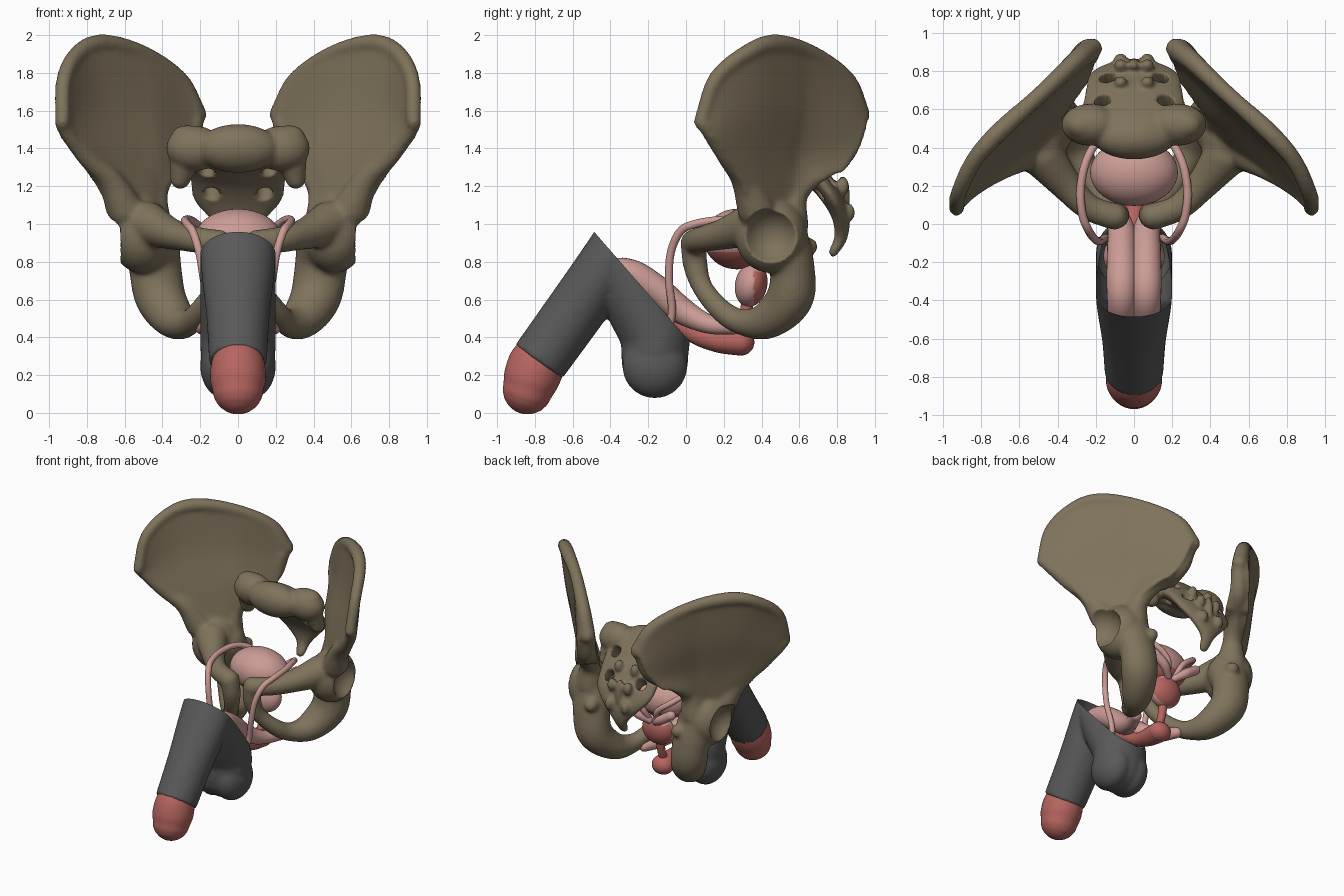
import bpy, bmesh, math
from mathutils import Vector, Matrix

if "Cube" in bpy.data.objects:
    bpy.data.objects.remove(bpy.data.objects["Cube"])


def material(name, rgb):
    m = bpy.data.materials.new(name)
    m.diffuse_color = (*rgb, 1)
    m.use_nodes = True
    m.node_tree.nodes["Principled BSDF"].inputs["Base Color"].default_value = m.diffuse_color
    return m


BONE = material("bone", (0.21, 0.17, 0.105))
PINK = material("pale_pink_tissue", (0.60, 0.33, 0.30))
RED = material("red_tissue", (0.47, 0.13, 0.115))
GREY = material("grey_skin", (0.10, 0.10, 0.10))


def spline(pts, k=6):
    """Catmull-Rom through tuples of any length."""
    p = [Vector(q) for q in pts]
    p = [2 * p[0] - p[1]] + p + [2 * p[-1] - p[-2]]
    out = []
    for i in range(1, len(p) - 2):
        a, b, c, d = p[i - 1:i + 3]
        for s in range(k):
            t = s / k
            out.append(0.5 * (2 * b + (c - a) * t + (2 * a - 5 * b + 4 * c - d) * t * t
                              + (3 * b - a - 3 * c + d) * t ** 3))
    return out + [p[-2].copy()]


def loft(bm, rings):
    rows = [[bm.verts.new(v) for v in r] for r in rings]
    n = len(rows[0])
    for a, b in zip(rows, rows[1:]):
        for j in range(n):
            bm.faces.new((a[j], a[(j + 1) % n], b[(j + 1) % n], b[j]))
    bm.faces.new(rows[0][::-1])
    bm.faces.new(rows[-1])


def tube(bm, pts, k=6, seg=24, rounded=True):
    """Points are (x, y, z, r) or (x, y, z, width radius, depth radius)."""
    ps = spline([(*p, p[3]) if len(p) == 4 else p for p in pts], k)
    cs = [Vector(p[:3]) for p in ps]
    secs = []
    for i, c in enumerate(cs):
        t = (cs[min(i + 1, len(cs) - 1)] - cs[max(i - 1, 0)]).normalized()
        secs.append((c, t, ps[i][3], ps[i][4]))
    if rounded:
        (c0, t0, a0, b0), (c1, t1, a1, b1) = secs[0], secs[-1]
        angles = [math.radians(d) for d in (20, 40, 60, 75, 86)]
        end = [(c1 + t1 * b1 * math.sin(g), t1, a1 * math.cos(g), b1 * math.cos(g)) for g in angles]
        start = [(c0 - t0 * b0 * math.sin(g), t0, a0 * math.cos(g), b0 * math.cos(g)) for g in angles]
        secs = start[::-1] + secs + end
    rings = []
    for c, t, a, b in secs:
        u = Vector((1, 0, 0)) if abs(t.x) < 0.95 else Vector((0, 0, 1))
        u = (u - t * u.dot(t)).normalized()
        v = t.cross(u)
        rings.append([c + u * a * math.cos(g) + v * b * math.sin(g)
                      for g in (2 * math.pi * j / seg for j in range(seg))])
    loft(bm, rings)


def ball(bm, c, r, tilt=0):
    m = Matrix.Translation(c) @ Matrix.Rotation(tilt, 4, 'X') @ Matrix.Diagonal((*r, 1))
    bmesh.ops.create_uvsphere(bm, u_segments=40, v_segments=28, radius=1, matrix=m)


def make(name, bm, mats):
    bmesh.ops.recalc_face_normals(bm, faces=bm.faces[:])
    me = bpy.data.meshes.new(name)
    bm.to_mesh(me)
    bm.free()
    for m in mats:
        me.materials.append(m)
    me.shade_smooth()
    ob = bpy.data.objects.new(name, me)
    bpy.context.collection.objects.link(ob)
    return ob


def fuse(ob, voxel=0.014, smooth=6, cutter=None):
    """Blend overlapping pieces into one skin, with optional carving, and bake it."""
    m = ob.modifiers.new("fuse", 'REMESH')
    m.mode, m.voxel_size = 'VOXEL', voxel
    if cutter:
        b = ob.modifiers.new("carve", 'BOOLEAN')
        b.operation, b.object, b.solver = 'DIFFERENCE', cutter, 'EXACT'
    s = ob.modifiers.new("soften", 'SMOOTH')
    s.factor, s.iterations = 0.5, smooth
    bpy.context.view_layer.update()
    dg = bpy.context.evaluated_depsgraph_get()
    me = bpy.data.meshes.new_from_object(ob.evaluated_get(dg))
    mat = ob.data.materials[0]
    ob.modifiers.clear()
    ob.data = me
    me.materials.clear()
    me.materials.append(mat)
    me.polygons.foreach_set("material_index", [0] * len(me.polygons))
    me.shade_smooth()
    if cutter:
        bpy.data.objects.remove(cutter)


def mirror(ob):
    ob.modifiers.new("mirror", 'MIRROR').use_mirror_merge = False


# hip bone: iliac blade as a grid from crest to waist, each row wrapped into a ring
grid = [
    [(.93, .08, 1.54), (.92, .16, 1.77), (.84, .33, 1.91), (.71, .48, 1.955), (.50, .67, 1.90), (.31, .85, 1.76), (.22, .92, 1.58)],
    [(.91, .12, 1.46), (.84, .25, 1.57), (.73, .40, 1.63), (.61, .52, 1.63), (.48, .64, 1.60), (.35, .79, 1.55), (.24, .91, 1.48)],
    [(.82, .20, 1.36), (.73, .31, 1.36), (.63, .41, 1.35), (.54, .50, 1.35), (.46, .58, 1.36), (.37, .71, 1.37), (.27, .86, 1.36)],
    [(.68, .29, 1.18), (.61, .37, 1.13), (.55, .43, 1.09), (.49, .49, 1.10), (.45, .56, 1.15), (.40, .65, 1.24), (.31, .79, 1.28)]]
cols = list(zip(*[spline(r, 4) for r in grid]))
cols = [spline(c, 5) for c in cols]
rows = list(zip(*cols))
rings = []
for i, row in enumerate(rows):
    f = i / (len(rows) - 1)
    front, back = [], []
    for j, p in enumerate(row):
        du = row[min(j + 1, len(row) - 1)] - row[max(j - 1, 0)]
        dv = rows[min(i + 1, len(rows) - 1)][j] - rows[max(i - 1, 0)][j]
        th = 0.034 + 0.03 * f * f + 0.08 * max(0, j / len(row) - 0.6)
        n = du.cross(dv).normalized() * th
        front.append(p + n)
        back.append(p - n)
    rings.append(front + back[::-1])
bm = bmesh.new()
loft(bm, rings)
tube(bm, [(*p, r) for p, r in zip(grid[0], (.04, .042, .045, .05, .045, .05, .055))])   # crest rim
tube(bm, [(.93, .10, 1.52, .038), (.82, .20, 1.36, .04), (.685, .30, 1.24, .065), (.60, .37, 1.08, .10)])
tube(bm, [(.24, .89, 1.54, .06), (.28, .84, 1.38, .06), (.37, .71, 1.28, .05), (.44, .58, 1.16, .07), (.46, .54, 1.0, .11)])
ball(bm, (.51, .45, .94), (.165, .19, .20))                              # socket block
tube(bm, [(.48, .36, 1.0, .12), (.36, .21, .95, .085), (.24, .09, .92, .07), (.11, .04, .90, .07)])
tube(bm, [(.10, .04, .90, .07), (.09, .05, .78, .065), (.12, .09, .66, .055), (.20, .19, .54, .06), (.26, .30, .48, .07),
          (.33, .43, .49, .11, .10), (.41, .55, .61, .135, .125), (.44, .56, .78, .14, .12), (.46, .5, .93, .15)])
ball(bm, (.38, .64, .88), (.05, .06, .05))                               # spine of ischium
cut = bmesh.new()
ball(cut, (.70, .45, .93), (.155, .155, .155))
hip = make("hip_bones", bm, [BONE])
fuse(hip, 0.014, 9, make("socket_cutter", cut, [BONE]))
mirror(hip)

# sacrum and coccyx with nerve holes
bm = bmesh.new()
tube(bm, [(0, .50, 1.40, .26, .11), (0, .60, 1.33, .27, .085), (0, .70, 1.24, .255, .065), (0, .78, 1.13, .235, .055),
          (0, .82, 1.03, .15, .045), (0, .82, .93, .06, .035), (0, .78, .85, .035, .025)])
ball(bm, (0, .46, 1.40), (.22, .12, .13), .4)
cut = bmesh.new()
for s in (-1, 1):
    ball(bm, (s * .23, .52, 1.40), (.15, .11, .12))
    tube(bm, [(s * .25, .52, 1.44, .11, .08), (s * .28, .53, 1.35, .085, .07), (s * .305, .56, 1.24, .055)], 5)
    for y, z in ((.74, 1.31), (.83, 1.2), (.86, 1.06)):
        ball(bm, (s * .07, y, z), (.035, .035, .05))
    for x, y, z in ((.165, .605, 1.32), (.14, .73, 1.19)):
        tube(cut, [(s * x, y - .13, z - .15, .04), (s * x, y + .13, z + .15, .04)], 1)
ball(bm, (0, .83, 1.14), (.03, .04, .12))
sacrum = make("sacrum_and_coccyx", bm, [BONE])
fuse(sacrum, 0.012, 7, make("nerve_hole_cutter", cut, [BONE]))

# bladder, red underneath
bm = bmesh.new()
ball(bm, (0, .27, .92), (.23, .175, .16))
bladder = make("bladder", bm, [PINK, RED])
for p in bladder.data.polygons:
    p.material_index = int(p.center.z < .85)

# prostate, red at the back
bm = bmesh.new()
ball(bm, (0, .345, .68), (.13, .085, .12), -0.2)
prostate = make("prostate", bm, [PINK, RED])
for p in prostate.data.polygons:
    p.material_index = int(p.center.y > .36 and p.center.z < .75)

# urethra between the prostate and the bulb
bm = bmesh.new()
tube(bm, [(0, .33, .62, .035), (0, .31, .5, .03), (0, .27, .4, .03)])
make("urethra", bm, [RED])

# sperm ducts and seminal vesicles
bm = bmesh.new()
tube(bm, [(.11, -.13, .36, .021), (.145, -.075, .52, .021), (.18, -.09, .70, .021), (.205, -.08, .85, .021),
          (.24, -.03, .96, .022), (.27, .05, 1.0, .022), (.28, .18, 1.02, .022), (.25, .33, 1.02, .022),
          (.18, .44, .97, .022), (.07, .46, .88, .022), (.03, .41, .77, .02)], 7, 12)
mirror(make("sperm_ducts", bm, [PINK]))
bm = bmesh.new()
tube(bm, [(.03, .42, .77, .025), (.10, .46, .82, .035), (.19, .46, .88, .035)])
mirror(make("seminal_vesicles", bm, [PINK]))

# paired erectile bodies
bm = bmesh.new()
tube(bm, [(.19, .25, .455, .04), (.13, .12, .47, .05), (.07, -.02, .54, .07), (.065, -.16, .655, .077),
          (.065, -.30, .735, .08), (.065, -.42, .72, .075), (.065, -.56, .55, .07), (.065, -.72, .34, .06)])
mirror(make("erectile_bodies", bm, [PINK]))

# spongy body with its bulb
bm = bmesh.new()
tube(bm, [(0, .29, .375, .085, .072), (0, .17, .385, .07, .065), (0, .04, .42, .05), (0, -.12, .52, .045),
          (0, -.28, .61, .045), (0, -.40, .60, .045), (0, -.55, .42, .045), (0, -.70, .25, .045)])
make("spongy_body", bm, [RED])

# testes inside the pouch
bm = bmesh.new()
ball(bm, (.09, -.17, .27), (.07, .10, .12))
mirror(make("testes", bm, [PINK]))

# glans
bm = bmesh.new()
tube(bm, [(0, -.76, .33, .12, .13), (0, -.79, .26, .142, .15), (0, -.82, .18, .148, .148), (0, -.838, .125, .136, .134)], 8, 36)
glans = make("glans", bm, [RED])
fuse(glans, 0.012, 6)

# skin: shaft sleeve and pouch blended, then cut open along a slope
bm = bmesh.new()
tube(bm, [(0, -.78, .27, .153, .153), (0, -.60, .52, .168, .156), (0, -.43, .76, .195, .158), (0, -.30, .95, .205, .16)],
     8, 36, False)
tube(bm, [(0, -.165, .26, .19, .175), (0, -.165, .32, .198, .178), (0, -.17, .42, .20, .183), (0, -.26, .60, .20, .18),
          (0, -.36, .80, .20, .16)], 6, 36)
for s in (-1, 1):
    ball(bm, (s * .075, -.165, .25), (.125, .172, .172))
skin = make("shaft_and_pouch_skin", bm, [GREY])
fuse(skin, 0.013, 6)
bm = bmesh.new()
bm.from_mesh(skin.data)
bmesh.ops.bisect_plane(bm, geom=bm.verts[:] + bm.edges[:] + bm.faces[:], plane_co=(0, -.47, .94),
                       plane_no=(0, .754, .656), clear_outer=True)
bm.to_mesh(skin.data)
bm.free()
skin.data.shade_smooth()
